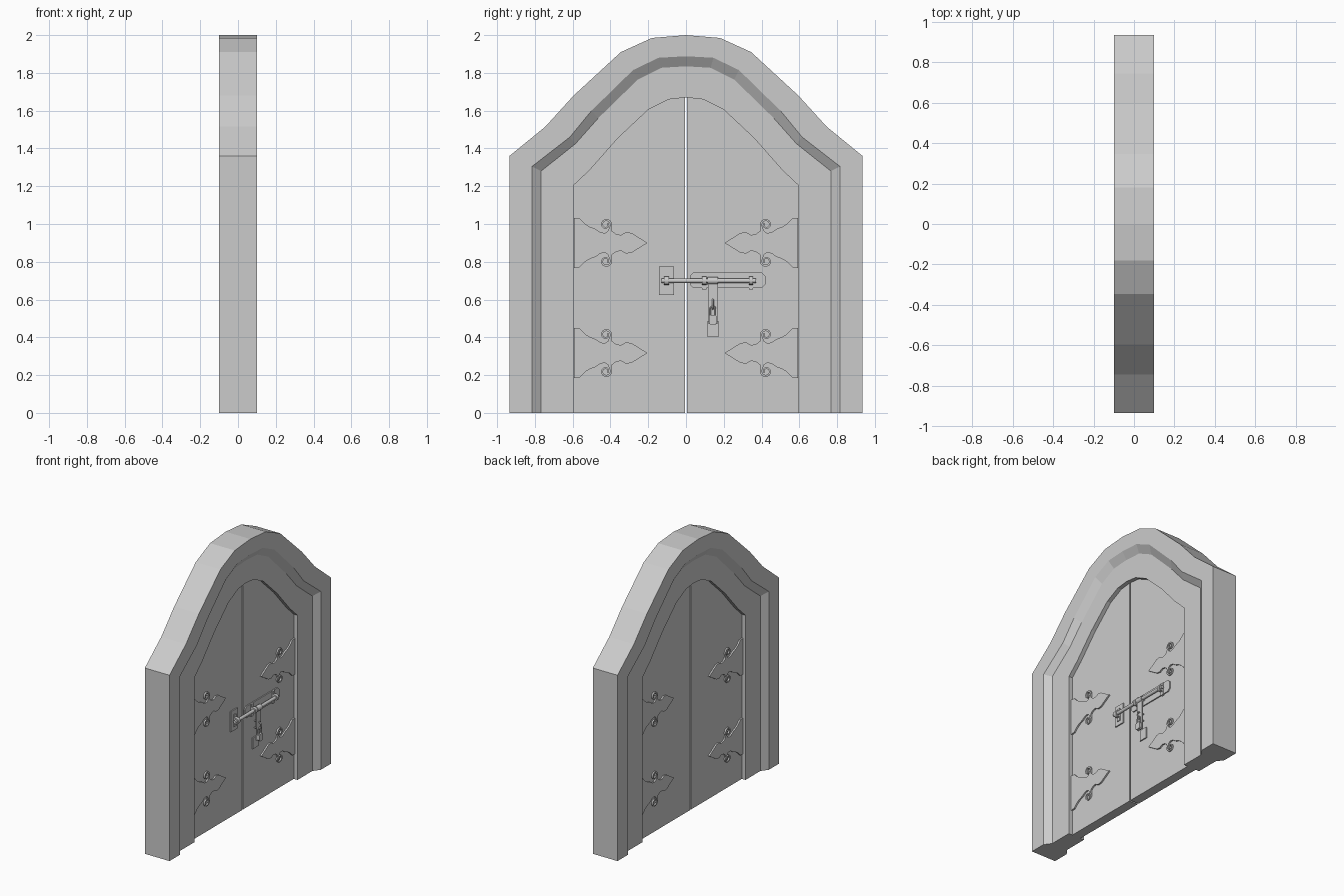
import bpy, bmesh
from math import sin, cos, radians, pi
from mathutils import Matrix

if "Cube" in bpy.data.objects:
    bpy.data.objects.remove(bpy.data.objects["Cube"])

DOOR = 0.035   # half thickness of the door leaves


def finish(name, bm, smooth=False):
    bmesh.ops.recalc_face_normals(bm, faces=bm.faces)
    me = bpy.data.meshes.new(name)
    bm.to_mesh(me)
    bm.free()
    ob = bpy.data.objects.new(name, me)
    bpy.context.collection.objects.link(ob)
    if smooth:
        bpy.ops.object.select_all(action='DESELECT')
        ob.select_set(True)
        bpy.context.view_layer.objects.active = ob
        bpy.ops.object.shade_smooth_by_angle(angle=radians(35))
    return ob


def slab(name, pts, x0, x1):
    """Prism from a (y, z) outline between two x planes."""
    bm = bmesh.new()
    a = [bm.verts.new((x0, y, z)) for y, z in pts]
    b = [bm.verts.new((x1, y, z)) for y, z in pts]
    bm.faces.new(a)
    bm.faces.new(b)
    n = len(pts)
    for i in range(n):
        j = (i + 1) % n
        bm.faces.new((a[i], a[j], b[j], b[i]))
    return finish(name, bm)


def box(name, x0, x1, y0, y1, z0, z1):
    return slab(name, [(y0, z0), (y1, z0), (y1, z1), (y0, z1)], x0, x1)


def rod(name, r, length, loc, axis='Y', n=16):
    bm = bmesh.new()
    rot = Matrix.Rotation(pi / 2, 4, 'X' if axis == 'Y' else 'Y')
    bmesh.ops.create_cone(bm, cap_ends=True, segments=n, radius1=r, radius2=r,
                          depth=length, matrix=Matrix.Translation(loc) @ rot)
    return finish(name, bm, True)


def sweep_tube(name, path, r, n=8):
    cu = bpy.data.curves.new(name, 'CURVE')
    cu.dimensions = '3D'
    cu.bevel_depth = r
    cu.bevel_resolution = 2
    cu.use_fill_caps = True
    sp = cu.splines.new('POLY')
    sp.points.add(len(path) - 1)
    for p, co in zip(sp.points, path):
        p.co = (*co, 1)
    ob = bpy.data.objects.new(name, cu)
    bpy.context.collection.objects.link(ob)
    return ob


# Arched frame: four rails, floor to apex, mirrored across y
outer = [(.935, 0), (.935, 1.36), (.745, 1.515), (.595, 1.68), (.345, 1.91), (.18, 1.985), (0, 2)]
step_out = [(.815, 0), (.815, 1.305), (.615, 1.46), (.5, 1.6), (.28, 1.815), (.145, 1.88), (0, 1.888)]
step_in = [(.767, 0), (.767, 1.28), (.585, 1.425), (.465, 1.56), (.255, 1.765), (.13, 1.827), (0, 1.835)]
inner = [(.595, 0), (.595, 1.205), (.51, 1.285), (.36, 1.455), (.2, 1.605), (.09, 1.66), (0, 1.67)]


def full(rail):
    return rail + [(-y, z) for y, z in reversed(rail[:-1])]


section = [(outer, .1), (step_out, .1), (step_in, .065), (inner, .065)]
section += [(rail, -x) for rail, x in reversed(section)]
bm = bmesh.new()
loops = [[bm.verts.new((x, y, z)) for y, z in full(rail)] for rail, x in section]
for k in range(8):
    a, b = loops[k], loops[(k + 1) % 8]
    for i in range(len(a) - 1):
        bm.faces.new((a[i], a[i + 1], b[i + 1], b[i]))
for end in (0, -1):
    bm.faces.new([lp[end] for lp in loops])
finish("arched_frame", bm)

# Two door leaves with a narrow gap
leaf = inner[:-1] + [(.006, 1.67), (.006, 0)]
for s, side in ((-1, "left"), (1, "right")):
    slab(f"door_leaf_{side}", [(s * y, z) for y, z in leaf], -DOOR, DOOR)


# Ornamental strap hinge outline: u from the frame inward, v from centre line
def spiral(t, inset):
    r = .034 - .018 * t - inset * (.011 - .003 * t)
    ang = radians(-30 + 430 * t)
    return .17 + r * cos(ang), .097 + r * sin(ang)


ts = [i / 24 for i in range(25)]
half = [(0, .132), (.03, .13), (.06, .1), (.085, .085), (.115, .074), (.14, .056), (.165, .052), (.18, .062)]
half += [spiral(t, 1) for t in ts] + [spiral(t, 0) for t in reversed(ts)]
half += [(.203, .062), (.225, .046), (.25, .042), (.275, .056), (.305, .053), (.335, .034)]
hinge = half + [(.39, 0)] + [(u, -v) for u, v in reversed(half)]
for f, face in ((-1, "back"), (1, "front")):
    for s, side in ((-1, "left"), (1, "right")):
        for zc, level in ((.9, "upper"), (.317, "lower")):
            slab(f"strap_hinge_{face}_{side}_{level}",
                 [(s * (.594 - u), zc + v) for u, v in hinge],
                 f * (DOOR - .003), f * (DOOR + .011))

# Bolt plates
P = DOOR + .008
box("keeper_plate", DOOR - .002, P, -.143, -.063, .625, .775)
slab("bolt_plate", [(.02, .68), (.04, .66), (.4, .66), (.42, .68), (.42, .725),
                    (.4, .745), (.04, .745), (.02, .725)], DOOR - .002, P)

# Sliding bolt and its guides
RX, RZ = .064, .70
rod("sliding_bolt", .012, .5, (RX, .12, RZ))


def guide(name, yc, w):
    arch = [(RX + .019 * cos(radians(a)), RZ + .022 * sin(radians(a))) for a in range(-75, 76, 15)]
    out = [(P - .003, RZ - .022)] + arch + [(P - .003, RZ + .022)]
    bm = bmesh.new()
    a = [bm.verts.new((x, yc - w / 2, z)) for x, z in out]
    b = [bm.verts.new((x, yc + w / 2, z)) for x, z in out]
    bm.faces.new(a)
    bm.faces.new(b)
    for i in range(len(a)):
        j = (i + 1) % len(a)
        bm.faces.new((a[i], a[j], b[j], b[i]))
    finish(name, bm, True)
    box(name + "_foot", DOOR, P + .006, yc - w / 2, yc + w / 2, RZ - .047, RZ + .044)


for name, yc, w in (("keeper_loop", -.103, .026), ("inner_guide", .097, .022), ("outer_guide", .345, .022)):
    guide(name, yc, w)

# Hasp hanging from the bolt
rod("hasp_collar", .019, .054, (RX, .142, RZ))
slab("hasp_arm", [(.115, .70), (.169, .70), (.166, .47), (.118, .47)], .062, .07)
box("hasp_plate", DOOR - .002, P, .111, .175, .405, .485)

# Staple and padlock
sweep_tube("staple", [(DOOR, .142, .60), (.075, .142, .60), (.086, .142, .592), (.09, .142, .575),
                      (.086, .142, .558), (.075, .142, .55), (DOOR, .142, .55)], .005)
shackle = [(.079, .128, .505)] + [(.079, .142 - .014 * cos(radians(a)), .55 + .014 * sin(radians(a)))
                                  for a in range(0, 181, 20)] + [(.079, .156, .505)]
sweep_tube("padlock_shackle", shackle, .004)
slab("padlock_body", [(.122, .475), (.128, .467), (.156, .467), (.162, .475),
                      (.162, .51), (.156, .518), (.128, .518), (.122, .51)], .07, .089)
